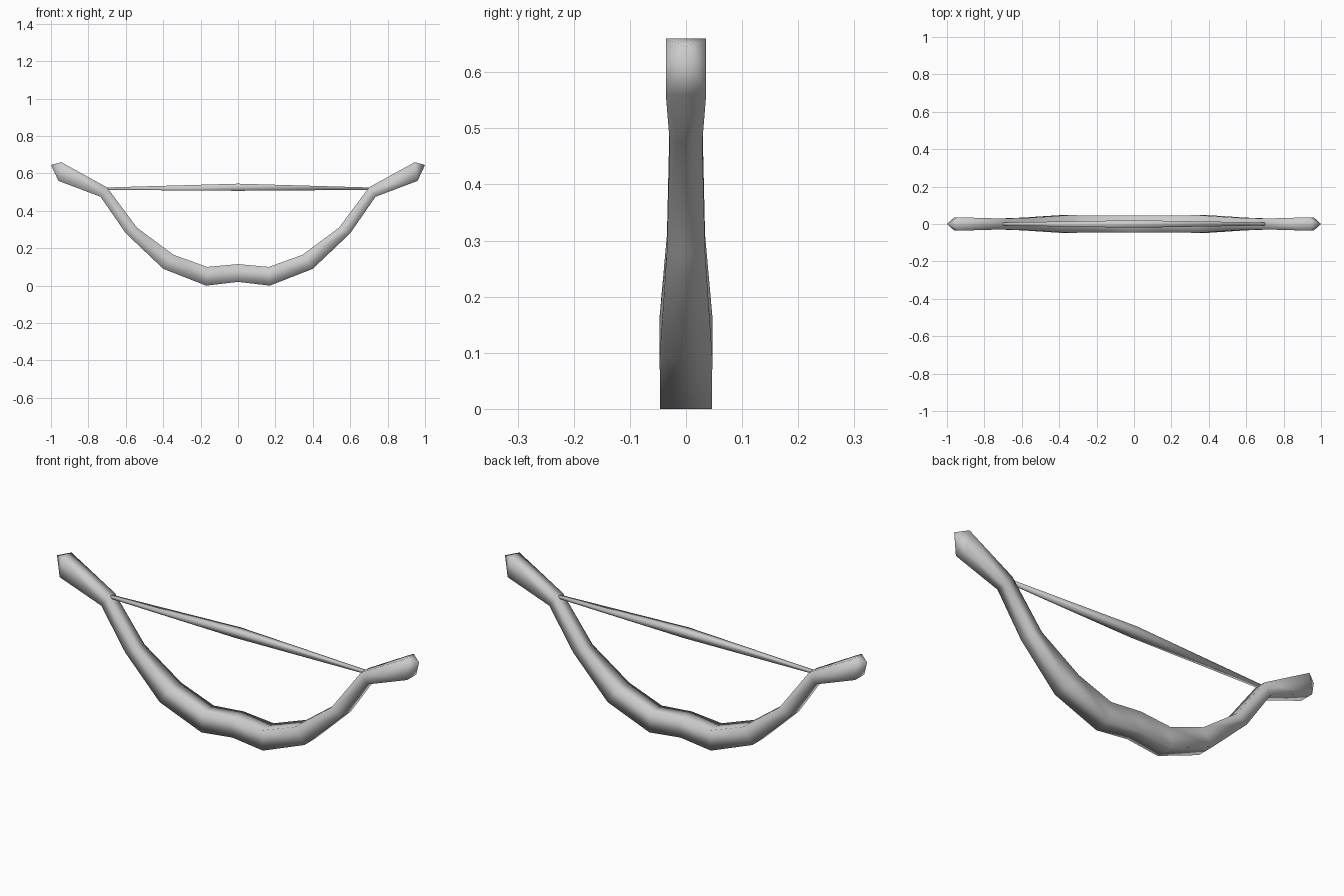
import bpy
import bmesh

cube = bpy.data.objects.get("Cube")
if cube:
    bpy.data.objects.remove(cube, do_unlink=True)

grey = bpy.data.materials.new("plain_grey")
grey.use_nodes = True
colour = (0.6, 0.6, 0.6, 1)
grey.diffuse_color = colour
grey.node_tree.nodes["Principled BSDF"].inputs["Base Color"].default_value = colour


def mirrored(stations):
    """Stations run from the middle to +x; add the -x half."""
    left = [((-b[0], b[1]), (-t[0], t[1]), w) for b, t, w in stations[:0:-1]]
    return left + stations


def square_bar(name, stations, tip=None):
    """Loft four-sided rings given as (bottom xz, top xz, half width)."""
    bm = bmesh.new()
    rings = []
    for (bx, bz), (tx, tz), w in mirrored(stations):
        corners = [(bx, -w, bz), (bx, w, bz), (tx, w, tz), (tx, -w, tz)]
        rings.append([bm.verts.new(c) for c in corners])
    for a, b in zip(rings, rings[1:]):
        for i in range(4):
            j = (i + 1) % 4
            bm.faces.new((a[i], a[j], b[j], b[i]))
    # Close each end, with a pyramid where a tip is given
    for ring, side in ((rings[0], -1), (rings[-1], 1)):
        if tip:
            apex = bm.verts.new((side * tip[0], 0, tip[1]))
            for i in range(4):
                bm.faces.new((ring[i], ring[(i + 1) % 4], apex))
        else:
            bm.faces.new(ring)
    bmesh.ops.recalc_face_normals(bm, faces=bm.faces)
    for f in bm.faces:
        f.smooth = True
    mesh = bpy.data.meshes.new(name)
    bm.to_mesh(mesh)
    bm.free()
    mesh.materials.append(grey)
    obj = bpy.data.objects.new(name, mesh)
    bpy.context.collection.objects.link(obj)
    return obj


# Curved bow body, thick at the grip and flaring at the pointed ends
square_bar("bow_body", [
    ((0, 0.02), (0, 0.115), 0.046),
    ((0.17, 0.0), (0.165, 0.10), 0.046),
    ((0.40, 0.09), (0.345, 0.165), 0.047),
    ((0.60, 0.28), (0.54, 0.31), 0.034),
    ((0.735, 0.475), (0.70, 0.525), 0.029),
    ((0.96, 0.56), (0.945, 0.66), 0.036),
], tip=(1.0, 0.645))

# Taut string, slightly thicker in the middle
square_bar("bow_string", [
    ((0, 0.507), (0, 0.545), 0.02),
    ((0.70, 0.512), (0.70, 0.525), 0.008),
])
